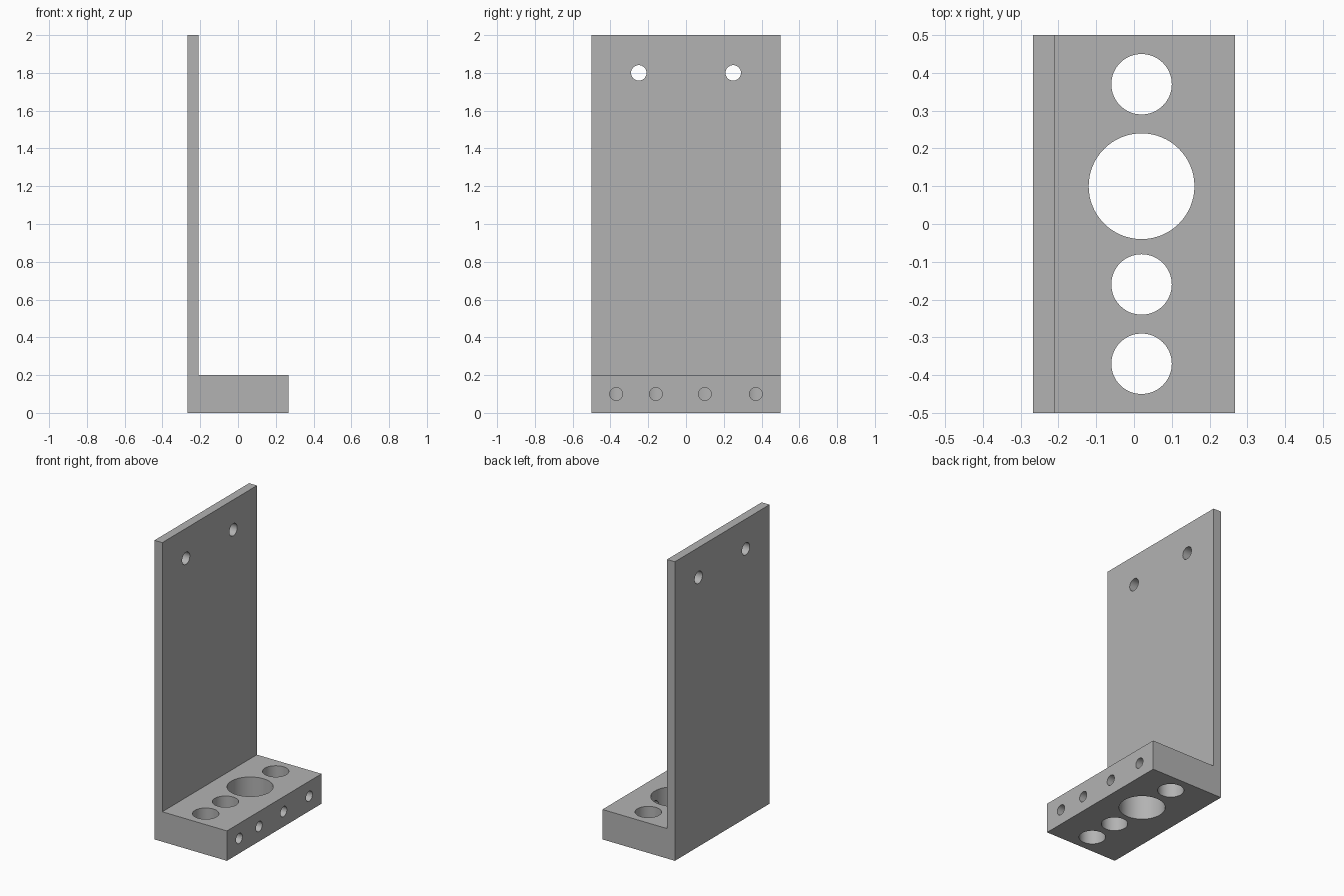
import bpy
import bmesh
from math import radians
from mathutils import Vector

default_cube = bpy.data.objects.get("Cube")
if default_cube:
    bpy.data.objects.remove(default_cube, do_unlink=True)

# Plain grey metal
grey = bpy.data.materials.new("grey_metal")
grey.use_nodes = True
grey.diffuse_color = (0.45, 0.45, 0.45, 1)
grey.node_tree.nodes["Principled BSDF"].inputs["Base Color"].default_value = grey.diffuse_color

HALF_X, HALF_Y = 0.268, 0.5
HEIGHT, BASE_HEIGHT = 2.0, 0.2
WALL_X = -0.21          # inner face of the upright plate
BORE_X = 0.02           # centre line of the vertical bores


def extruded_profile(name, points):
    """Solid made by sweeping an x-z outline along y."""
    bm = bmesh.new()
    face = bm.faces.new([bm.verts.new((x, -HALF_Y, z)) for x, z in points])
    swept = bmesh.ops.extrude_face_region(bm, geom=[face])["geom"]
    moved = [v for v in swept if isinstance(v, bmesh.types.BMVert)]
    bmesh.ops.translate(bm, verts=moved, vec=(0, 2 * HALF_Y, 0))
    bmesh.ops.recalc_face_normals(bm, faces=bm.faces[:])
    mesh = bpy.data.meshes.new(name)
    bm.to_mesh(mesh)
    bm.free()
    obj = bpy.data.objects.new(name, mesh)
    bpy.context.collection.objects.link(obj)
    return obj


def drill(target, start, end, radius, sides):
    """Cut a round hole from start to end."""
    start, end = Vector(start), Vector(end)
    axis = end - start
    bpy.ops.mesh.primitive_cylinder_add(
        vertices=sides, radius=radius, depth=axis.length,
        location=(start + end) / 2,
        rotation=axis.to_track_quat('Z', 'Y').to_euler())
    cutter = bpy.context.object
    cutter.name = "drill_cutter"
    cutter.hide_render = True
    cut = target.modifiers.new("drill", 'BOOLEAN')
    cut.operation = 'DIFFERENCE'
    cut.solver = 'EXACT'
    cut.object = cutter
    bpy.context.view_layer.objects.active = target
    bpy.ops.object.modifier_apply(modifier=cut.name)
    bpy.data.objects.remove(cutter, do_unlink=True)


# L-shaped bracket: thick foot and thin upright plate
bracket = extruded_profile("bracket", [
    (-HALF_X, 0), (HALF_X, 0), (HALF_X, BASE_HEIGHT),
    (WALL_X, BASE_HEIGHT), (WALL_X, HEIGHT), (-HALF_X, HEIGHT)])
bracket.data.materials.append(grey)

# Vertical bores through the foot, each met by a set-screw hole from the side
for y, radius in [(-0.37, 0.08), (-0.16, 0.08), (0.1, 0.14), (0.37, 0.08)]:
    drill(bracket, (BORE_X, y, -0.1), (BORE_X, y, BASE_HEIGHT + 0.1), radius, 64)
    drill(bracket, (HALF_X + 0.1, y, 0.1), (BORE_X, y, 0.1), 0.034, 32)

# Pair of mounting holes near the top of the plate
for y in (-0.25, 0.25):
    drill(bracket, (-HALF_X - 0.1, y, 1.8), (WALL_X + 0.1, y, 1.8), 0.041, 32)

bpy.ops.object.select_all(action='DESELECT')
bracket.select_set(True)
bpy.context.view_layer.objects.active = bracket
bpy.ops.object.shade_smooth_by_angle(angle=radians(30))
